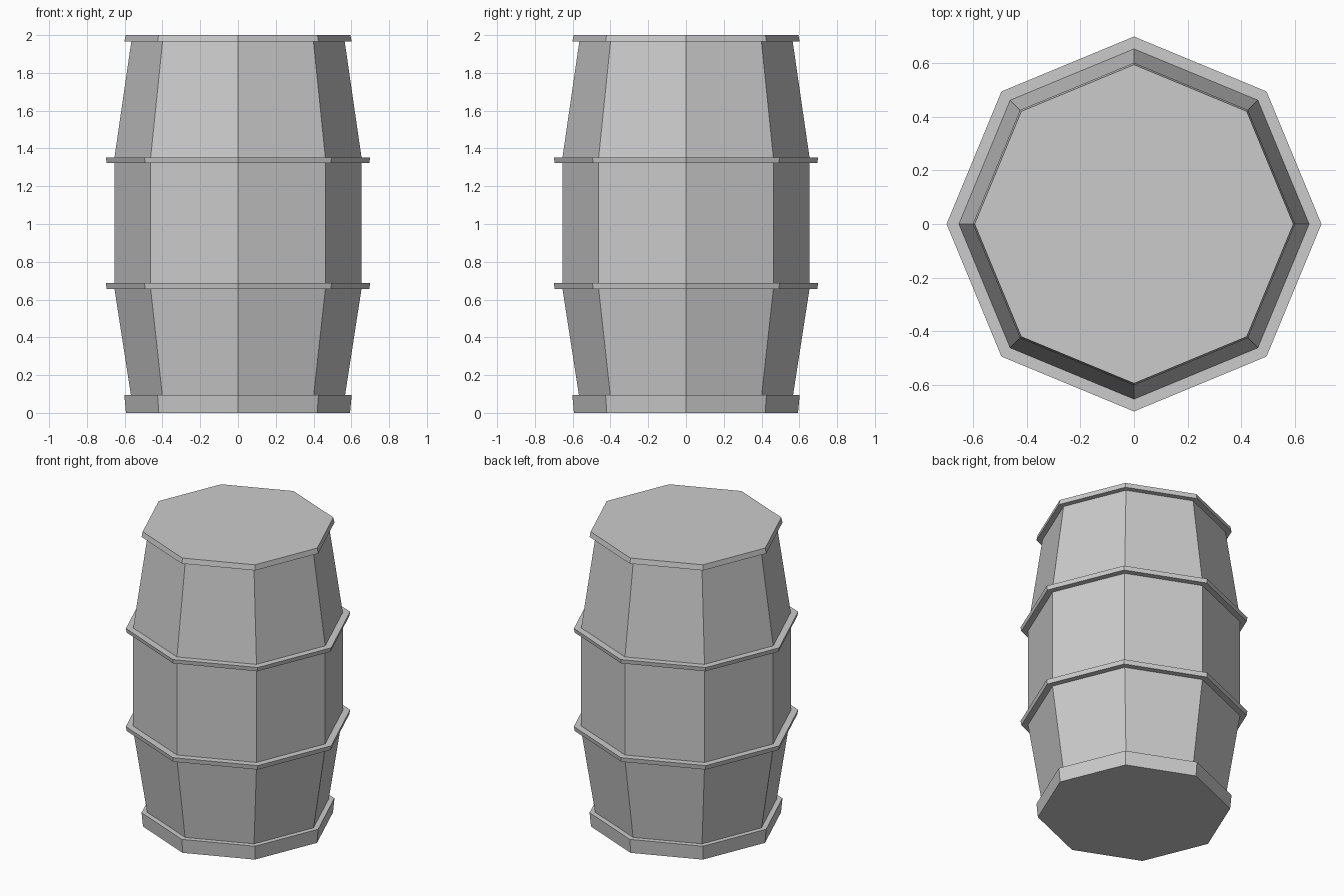
import bpy, bmesh
from math import cos, sin, pi

if "Cube" in bpy.data.objects:
    bpy.data.objects.remove(bpy.data.objects["Cube"])

SIDES = 8

# Half-section of the barrel as (radius, height), bottom to top
profile = [
    (0.593, 0.0), (0.602, 0.095), (0.567, 0.095),      # bottom rim
    (0.654, 0.657), (0.695, 0.657), (0.70, 0.687), (0.654, 0.687),   # lower hoop
    (0.654, 1.324), (0.695, 1.324), (0.70, 1.352), (0.654, 1.352),   # upper hoop
    (0.565, 1.965), (0.602, 1.965), (0.595, 2.0),      # top rim
]


def lathe(name, section):
    """Spin a section into a closed, flat-faced solid with corners on the axes."""
    bm = bmesh.new()
    rings = [[bm.verts.new((r * cos(2 * pi * i / SIDES), r * sin(2 * pi * i / SIDES), z))
              for i in range(SIDES)] for r, z in section]
    for low, high in zip(rings, rings[1:]):
        for i in range(SIDES):
            j = (i + 1) % SIDES
            bm.faces.new((low[i], low[j], high[j], high[i]))
    # End caps
    bm.faces.new(rings[0][::-1])
    bm.faces.new(rings[-1])
    mesh = bpy.data.meshes.new(name)
    bm.to_mesh(mesh)
    bm.free()
    obj = bpy.data.objects.new(name, mesh)
    bpy.context.collection.objects.link(obj)
    return obj


lathe("barrel", profile)
